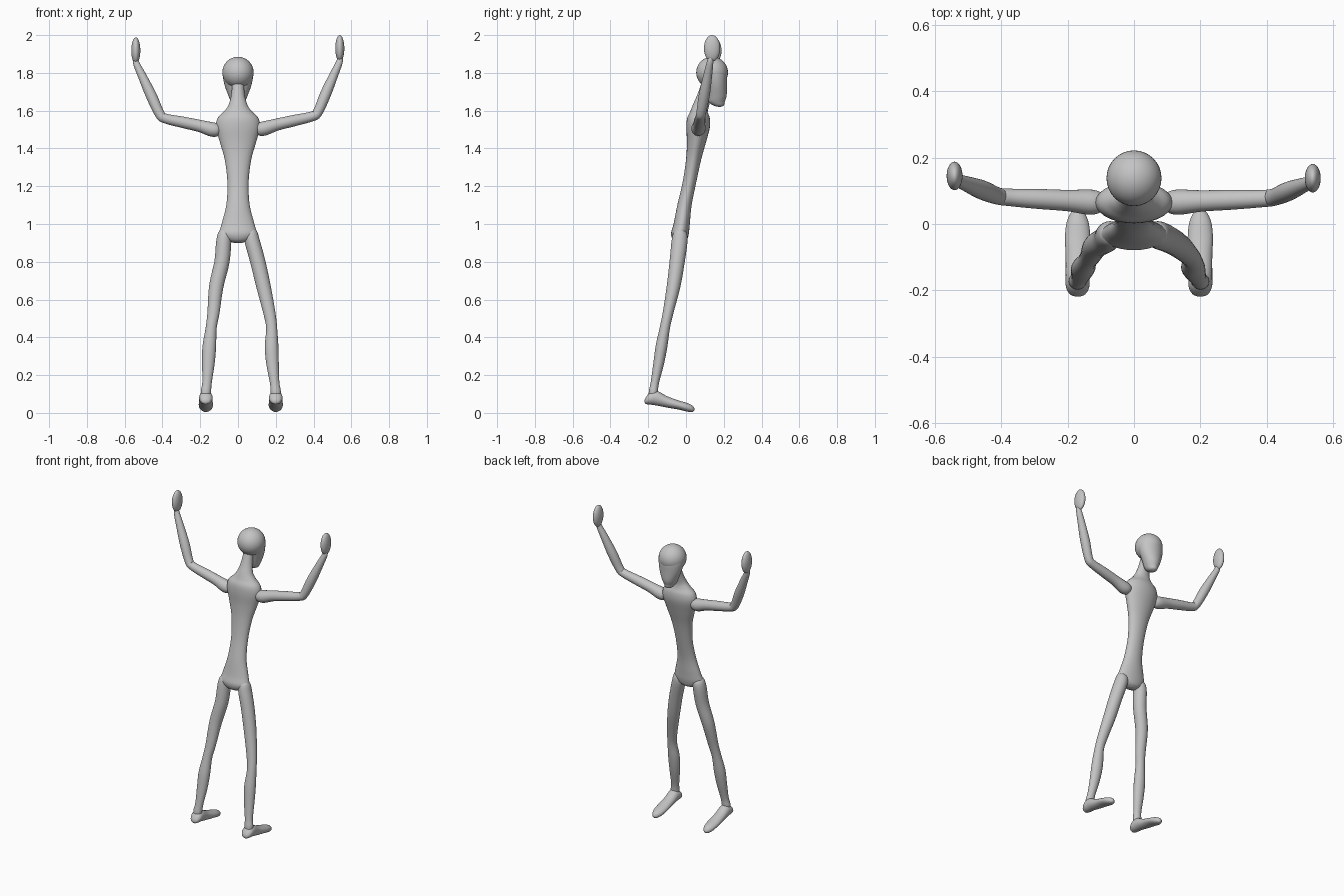
import bpy, bmesh, math
from mathutils import Vector

cube = bpy.data.objects.get("Cube")
if cube:
    bpy.data.objects.remove(cube, do_unlink=True)

grey = bpy.data.materials.new("plain_grey")
grey.use_nodes = True
colour = (0.55, 0.55, 0.55, 1)
grey.diffuse_color = colour
grey.node_tree.nodes["Principled BSDF"].inputs["Base Color"].default_value = colour

X, Y, Z = Vector((1, 0, 0)), Vector((0, 1, 0)), Vector((0, 0, 1))
SIDES, STEPS = 28, 5


def finish(name, bm):
    bmesh.ops.recalc_face_normals(bm, faces=bm.faces)
    mesh = bpy.data.meshes.new(name)
    bm.to_mesh(mesh)
    bm.free()
    mesh.materials.append(grey)
    mesh.polygons.foreach_set("use_smooth", [True] * len(mesh.polygons))
    ob = bpy.data.objects.new(name, mesh)
    bpy.context.collection.objects.link(ob)
    return ob


def smooth_path(keys):
    """Catmull-Rom through keys of (x, y, z, radius_a, radius_b)."""
    n, out = len(keys), []
    for i in range(n - 1):
        quad = [keys[max(i - 1, 0)], keys[i], keys[i + 1], keys[min(i + 2, n - 1)]]
        for s in range(STEPS):
            t = s / STEPS
            out.append([b + 0.5 * t * (c - a + t * (2*a - 5*b + 4*c - d + t * (3*(b - c) + d - a)))
                        for a, b, c, d in zip(*quad)])
    out.append(list(keys[-1]))
    return out


def loft(name, keys, side, axis=None):
    """Skin of elliptical rings; side is the direction of radius_a."""
    path = smooth_path(keys)
    bm = bmesh.new()
    rings = []
    for i, p in enumerate(path):
        before, after = path[max(i - 1, 0)], path[min(i + 1, len(path) - 1)]
        tangent = axis or (Vector(after[:3]) - Vector(before[:3])).normalized()
        u = (side - tangent * side.dot(tangent)).normalized()
        v = tangent.cross(u)
        ring = []
        for k in range(SIDES):
            a = math.tau * k / SIDES
            ring.append(bm.verts.new(Vector(p[:3]) + u * math.cos(a) * max(p[3], 0.002)
                                     + v * math.sin(a) * max(p[4], 0.002)))
        rings.append(ring)
    for r0, r1 in zip(rings, rings[1:]):
        for k in range(SIDES):
            j = (k + 1) % SIDES
            bm.faces.new((r0[k], r0[j], r1[j], r1[k]))
    bm.faces.new(rings[0])
    bm.faces.new(rings[-1])
    return finish(name, bm)


def ball(name, centre, radii):
    bm = bmesh.new()
    bmesh.ops.create_uvsphere(bm, u_segments=32, v_segments=20, radius=1)
    for v in bm.verts:
        v.co = Vector([c + r * q for c, r, q in zip(centre, radii, v.co)])
    return finish(name, bm)


# Torso and neck
loft("torso", [
    (0, -0.03, 0.90, 0.02, 0.015), (0, -0.032, 0.915, 0.065, 0.037),
    (0, -0.032, 0.95, 0.098, 0.047), (0, -0.023, 1.0, 0.087, 0.043),
    (0, -0.008, 1.1, 0.062, 0.038), (0, 0.018, 1.22, 0.056, 0.036),
    (0, 0.04, 1.34, 0.070, 0.040), (0, 0.055, 1.43, 0.095, 0.050),
    (0, 0.064, 1.51, 0.116, 0.062), (0, 0.066, 1.56, 0.108, 0.060),
    (0, 0.068, 1.595, 0.075, 0.046), (0, 0.074, 1.63, 0.050, 0.038),
    (0, 0.095, 1.69, 0.035, 0.033), (0, 0.12, 1.77, 0.030, 0.030)], X, Z)

# Head
ball("cranium", (0, 0.138, 1.802), (0.083, 0.084, 0.083))
loft("face", [
    (0, 0.178, 1.62, 0.006, 0.006), (0, 0.172, 1.628, 0.024, 0.028),
    (0, 0.162, 1.648, 0.037, 0.044), (0, 0.163, 1.68, 0.051, 0.052),
    (0, 0.159, 1.735, 0.071, 0.058), (0, 0.148, 1.79, 0.081, 0.070),
    (0, 0.14, 1.82, 0.076, 0.070)], X, Z)

# Arms and hands: elbow, wrist and hand heights differ slightly per side
for label, s, shoulder_z, elbow, wrist, hand in (
        ("left", 1, 1.505, (0.415, 0.078, 1.575), (0.538, 0.128, 1.86), (0.539, 0.138, 1.93)),
        ("right", -1, 1.50, (0.405, 0.082, 1.563), (0.538, 0.134, 1.85), (0.541, 0.145, 1.918))):
    start = Vector((0.115, 0.066, shoulder_z))
    bend, end = Vector(elbow), Vector(wrist)
    stations = [(start - 0.03 * X, 0.012), (start - 0.012 * X, 0.031), (start + 0.02 * X, 0.038),
                (start.lerp(bend, 0.3), 0.032), (start.lerp(bend, 0.6), 0.030),
                (start.lerp(bend, 0.92), 0.026), (bend.lerp(end, 0.06), 0.026),
                (bend.lerp(end, 0.4), 0.029), (bend.lerp(end, 0.75), 0.023),
                (end, 0.017), (end.lerp(Vector(hand), 0.4), 0.012)]
    loft(label + "_arm", [(s * p.x, p.y, p.z, r, r) for p, r in stations], Y)
    ball(label + "_hand", (s * hand[0], hand[1], hand[2]), (0.024, 0.043, 0.07))

# Legs and feet
for label, s, thigh_x, knee_x, calf_x, ankle_x in (
        ("left", 1, 0.135, 0.178, 0.178, 0.20), ("right", -1, 0.115, 0.142, 0.152, 0.17)):
    loft(label + "_leg", [
        (s * 0.06, -0.025, 0.975, 0.012, 0.012), (s * 0.066, -0.03, 0.955, 0.034, 0.034),
        (s * 0.075, -0.034, 0.91, 0.040, 0.042), (s * (thigh_x - 0.03), -0.047, 0.80, 0.040, 0.040),
        (s * thigh_x, -0.066, 0.67, 0.038, 0.036), (s * (knee_x - 0.012), -0.095, 0.53, 0.032, 0.028),
        (s * knee_x, -0.112, 0.45, 0.029, 0.027), (s * calf_x, -0.13, 0.35, 0.036, 0.031),
        (s * (calf_x + 0.005), -0.145, 0.26, 0.033, 0.028),
        (s * (ankle_x - 0.006), -0.165, 0.16, 0.025, 0.022),
        (s * ankle_x, -0.173, 0.11, 0.027, 0.024), (s * ankle_x, -0.177, 0.07, 0.02, 0.02)], X)
    loft(label + "_foot", [(s * ankle_x, y, z, rx, rz) for y, z, rx, rz in (
        (-0.219, 0.062, 0.006, 0.006), (-0.212, 0.065, 0.023, 0.018),
        (-0.19, 0.076, 0.035, 0.032), (-0.155, 0.078, 0.036, 0.039),
        (-0.10, 0.058, 0.036, 0.030), (-0.04, 0.042, 0.038, 0.024),
        (0.005, 0.030, 0.033, 0.023), (0.034, 0.022, 0.020, 0.017),
        (0.045, 0.019, 0.005, 0.005))], X, Y)
